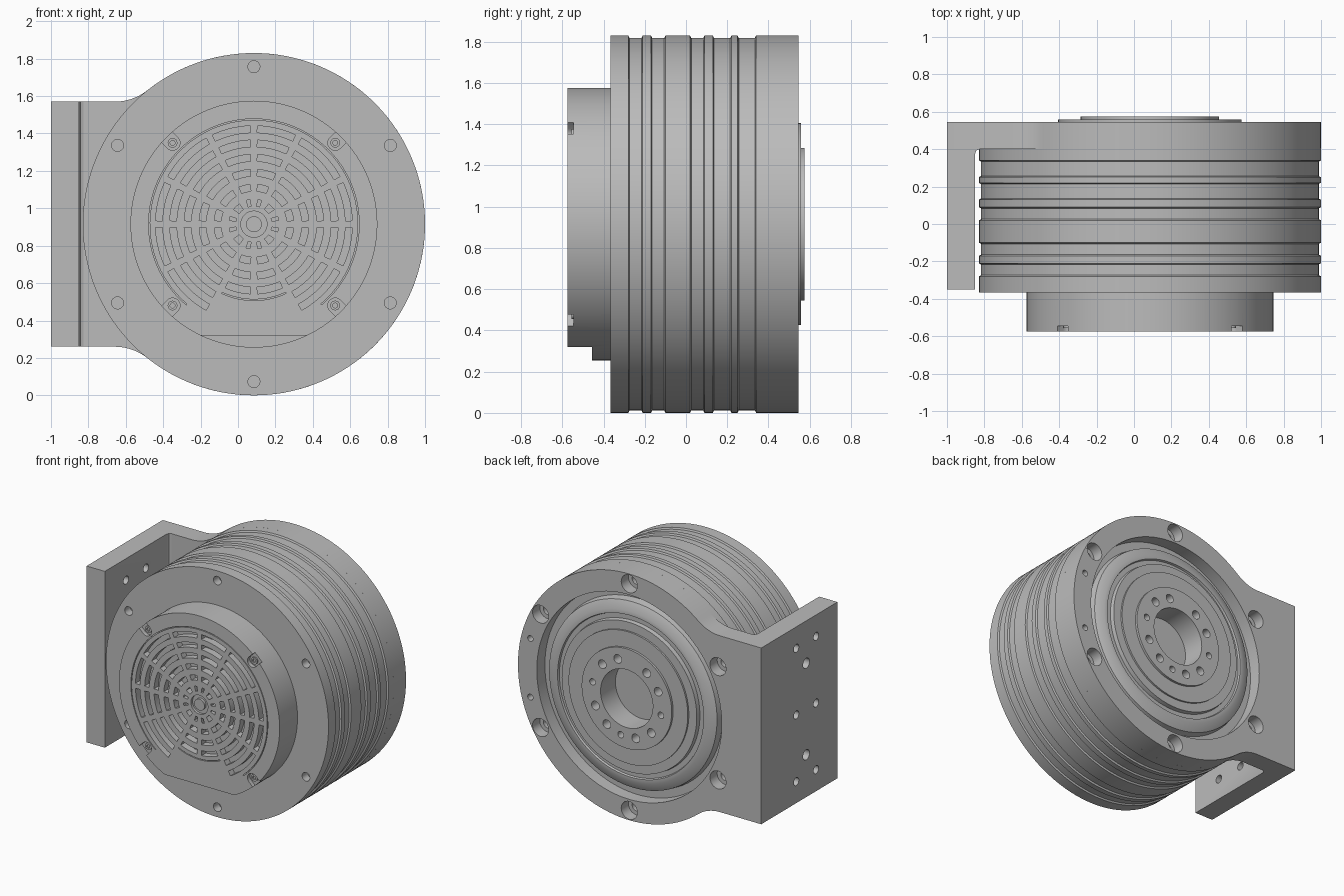
import bpy, bmesh
from math import sin, cos, pi, radians, degrees, asin
from mathutils import Vector, Matrix

if "Cube" in bpy.data.objects:
    bpy.data.objects.remove(bpy.data.objects["Cube"])

CX, CZ, R = 0.085, 0.915, 0.915      # motor axis and outer radius
AXIS = Matrix.Translation((CX, 0, CZ))

metal = bpy.data.materials.new("grey metal")
metal.use_nodes = True
metal.diffuse_color = (0.5, 0.5, 0.5, 1)
metal.node_tree.nodes["Principled BSDF"].inputs["Base Color"].default_value = (0.5, 0.5, 0.5, 1)


def lathe(bm, profile, segs=128, at=(0, 0), loop=False):
    """Spin (radius, y) points about a y axis that passes through at=(x, z)."""
    rings = []
    for r, y in profile:
        n = segs if r > 0 else 1
        rings.append([bm.verts.new((at[0] + r * cos(2 * pi * i / segs), y,
                                    at[1] + r * sin(2 * pi * i / segs))) for i in range(n)])
    pairs = list(zip(rings, rings[1:]))
    if loop:
        pairs.append((rings[-1], rings[0]))
    for a, b in pairs:
        for i in range(segs):
            j = (i + 1) % segs
            quad = [a[i % len(a)], a[j % len(a)], b[j % len(b)], b[i % len(b)]]
            bm.faces.new(list(dict.fromkeys(quad)))


def prism(bm, points, lo, hi, axis="y"):
    """Extrude an outline along y (points are x, z) or z (points are x, y)."""
    def place(p, h):
        return (p[0], h, p[1]) if axis == "y" else (p[0], p[1], h)
    a = [bm.verts.new(place(p, lo)) for p in points]
    b = [bm.verts.new(place(p, hi)) for p in points]
    bm.faces.new(a)
    bm.faces.new(b)
    for i in range(len(a)):
        j = (i + 1) % len(a)
        bm.faces.new((a[i], a[j], b[j], b[i]))


def polar(r, deg):
    return (r * cos(radians(deg)), r * sin(radians(deg)))


def arc(r, start, end, steps):
    return [polar(r, start + (end - start) * i / steps) for i in range(steps + 1)]


def arc_slot(bm, r0, r1, start, end, lo, hi):
    steps = max(3, int((end - start) / 3))
    prism(bm, arc(r0, start, end, steps) + arc(r1, end, start, steps), lo, hi)


def make(name, bm, matrix=AXIS):
    bmesh.ops.recalc_face_normals(bm, faces=bm.faces[:])
    bm.transform(matrix)
    mesh = bpy.data.meshes.new(name)
    bm.to_mesh(mesh)
    bm.free()
    mesh.materials.append(metal)
    obj = bpy.data.objects.new(name, mesh)
    bpy.context.collection.objects.link(obj)
    return obj


def select(obj):
    bpy.ops.object.select_all(action="DESELECT")
    obj.select_set(True)
    bpy.context.view_layer.objects.active = obj


def cut(obj, bm, matrix=AXIS):
    cutter = make("cutter", bm, matrix)
    cutter.hide_render = True
    mod = obj.modifiers.new("cut", "BOOLEAN")
    mod.operation, mod.solver, mod.object = "DIFFERENCE", "EXACT", cutter
    select(obj)
    bpy.ops.object.modifier_apply(modifier=mod.name)
    bpy.data.objects.remove(cutter)


def finish(obj):
    select(obj)
    bpy.ops.object.shade_smooth_by_angle(angle=radians(30))


def hole(bm, at, r, y0, y1):
    lathe(bm, [(0, y0), (r, y0), (r, y1), (0, y1)], 24, at)


# Ribbed motor body with raised bands
bands = [(-0.365, -0.28), (-0.21, -0.17), (-0.10, 0.02), (0.09, 0.13), (0.22, 0.25), (0.34, 0.405)]
profile = [(0, -0.365)]
for i, (y0, y1) in enumerate(bands):
    if i:
        profile += [(R - 0.012, y0 - 0.006)]
    profile += [(R, y0), (R, y1)]
    if i < len(bands) - 1:
        profile += [(R - 0.012, y1 + 0.006)]
# Stepped output flange and bore at the back
profile += [(0.80, 0.405), (0.80, 0.45), (0.70, 0.45), (0.69, 0.50), (0.63, 0.53), (0.60, 0.53),
            (0.595, 0.515), (0.56, 0.515), (0.555, 0.545), (0.49, 0.545), (0.49, 0.558),
            (0.37, 0.558), (0.37, 0.575), (0.215, 0.575), (0.215, 0.40), (0, 0.40)]
bm = bmesh.new()
lathe(bm, profile)
body = make("motor_body", bm)
bm = bmesh.new()
for a in range(30, 390, 60):
    hole(bm, polar(0.842, a), 0.032, -0.45, -0.30)
for a in (0, 35, 65, 115, 145, 180, 245, 270, 295, 325, 215):
    hole(bm, polar(0.285, a + 10), 0.032 if a % 90 else 0.024, 0.50, 0.65)
cut(body, bm)
finish(body)

# Front cover with ventilation grille
FRONT = -0.575
bm = bmesh.new()
lathe(bm, [(0, FRONT), (0.66, FRONT), (0.66, -0.36), (0, -0.36)])
cover = make("fan_cover", bm)
bm = bmesh.new()
spokes = [q + s for q in (0, 90, 180, 270) for s in (0, 27, 63)] + [360]
for start, end in zip(spokes, spokes[1:]):
    bottom = 243 <= start < 297
    for r in (0.115, 0.195, 0.275, 0.355, 0.432, 0.508):
        if bottom and r > 0.4:
            continue
        gap = degrees(asin(0.018 / r))
        arc_slot(bm, r - 0.018, r + 0.018, start + gap, end - gap, -0.7, FRONT + 0.05)
arc_slot(bm, 0.557, 0.563, -50, 230, -0.7, FRONT + 0.01)
arc_slot(bm, 0.402, 0.408, 245, 295, -0.7, FRONT + 0.01)
lathe(bm, [(0.042, -0.7), (0.07, -0.7), (0.07, FRONT + 0.02), (0.042, FRONT + 0.02)], 32, loop=True)
# Flat at the bottom of the cover
prism(bm, [(-1, -0.595), (1, -0.595), (1, -1), (-1, -1)], -0.7, -0.455)
# Screw pockets open to the rim
for a in (45, 135, 225, 315):
    turn = Matrix.Rotation(radians(a), 2)
    pocket = [(0.615 + x, z) for x, z in arc(0.04, 90, 270, 10)] + [(0.72, -0.04), (0.72, 0.04)]
    prism(bm, [tuple(turn @ Vector(p)) for p in pocket], -0.7, FRONT + 0.03)
cut(cover, bm)
finish(cover)

# Screws in the pockets
bm = bmesh.new()
for a in (45, 135, 225, 315):
    lathe(bm, [(0.013, -0.53), (0.013, -0.555), (0.026, -0.555), (0.026, -0.53)],
          20, polar(0.615, a), loop=True)
finish(make("cover_screws", bm))

# Mounting plate: a disc blended into a straight arm
EDGE, ARM, END = 0.655, -0.745, -1.085
fillet = 0.283
half = [(END, EDGE)]
half += [(ARM + x, EDGE + fillet + z) for x, z in arc(fillet, -90, -51.5, 10)][:-1]
outline = half + arc(R, 128.5, -128.5, 100) + [(x, -z) for x, z in reversed(half)]
bm = bmesh.new()
prism(bm, outline, 0.40, 0.545)
plate = make("mounting_plate", bm)
bm = bmesh.new()
lathe(bm, [(0, 0.3), (0.76, 0.3), (0.76, 0.7), (0, 0.7)])
for a in range(30, 390, 60):
    lathe(bm, [(0, 0.3), (0.036, 0.3), (0.036, 0.46), (0.066, 0.46), (0.066, 0.7), (0, 0.7)],
          32, polar(0.842, a))
for a in (15, -15):
    hole(bm, polar(0.842, a), 0.022, 0.3, 0.7)
cut(plate, bm)
finish(plate)

# Side wall of the bracket, with a small fillet at the inner corner
bm = bmesh.new()
prism(bm, [(-1, -0.35), (-0.85, -0.35), (-0.85, 0.375), (-0.843, 0.393), (-0.825, 0.40), (-1, 0.40)],
      CZ - EDGE, CZ + EDGE, "z")
wall = make("bracket_wall", bm, Matrix())
bm = bmesh.new()
spots = [(y, z) for y in (-0.10, 0.133) for z in (-0.495, 0, 0.495)] + [(0.016, 0.34), (0.016, -0.34)]
for y, z in spots:
    hole(bm, (y, CZ + z), 0.038 if y == 0.016 else 0.03, 0.7, 1.2)
cut(wall, bm, Matrix.Rotation(pi / 2, 4, "Z"))
finish(wall)
